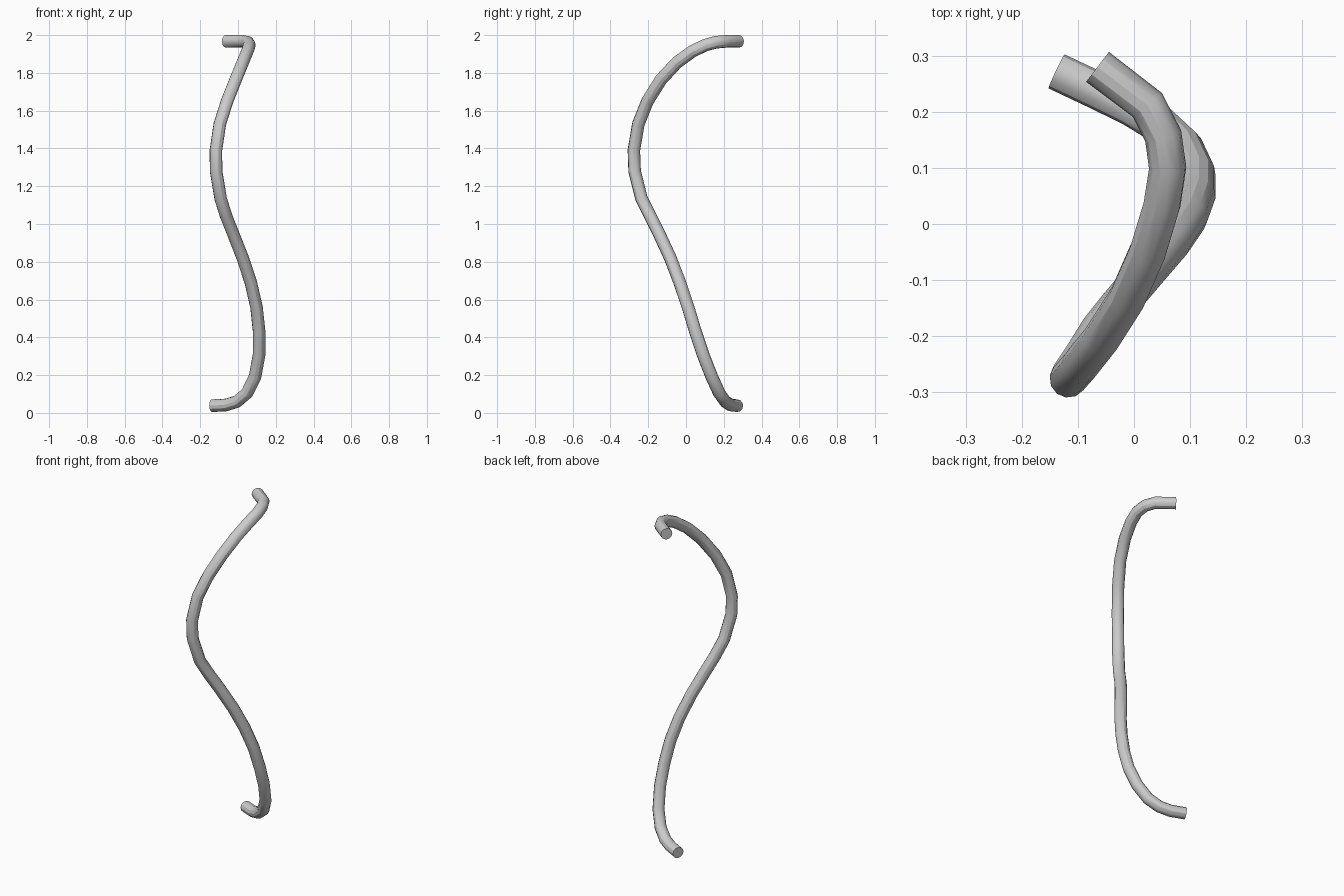
import bpy

# Centreline of the bent rod, bottom end to top end
path = [
    (-0.138, 0.272, 0.038), (-0.062, 0.236, 0.042), (-0.005, 0.208, 0.060),
    (0.048, 0.176, 0.105), (0.090, 0.137, 0.190), (0.112, 0.090, 0.310),
    (0.112, 0.050, 0.430), (0.098, 0.011, 0.560), (0.068, -0.033, 0.690),
    (0.025, -0.083, 0.820), (-0.026, -0.143, 0.950), (-0.062, -0.188, 1.040),
    (-0.092, -0.236, 1.135), (-0.116, -0.272, 1.280), (-0.117, -0.276, 1.390),
    (-0.096, -0.252, 1.530), (-0.058, -0.204, 1.650), (-0.012, -0.132, 1.765),
    (0.025, -0.048, 1.855), (0.050, 0.035, 1.915), (0.060, 0.100, 1.946),
    (0.052, 0.157, 1.962), (0.024, 0.212, 1.967), (-0.065, 0.280, 1.967),
]

# Round tube swept along the centreline, with closed ends
curve = bpy.data.curves.new("bent_rod", "CURVE")
curve.dimensions = "3D"
curve.bevel_depth = 0.0335
curve.bevel_resolution = 4
curve.use_fill_caps = True
spline = curve.splines.new("POLY")
spline.points.add(len(path) - 1)
for point, co in zip(spline.points, path):
    point.co = (*co, 1)

rod = bpy.data.objects.new("bent_rod", curve)
bpy.context.collection.objects.link(rod)
bpy.context.view_layer.objects.active = rod
rod.select_set(True)
bpy.ops.object.convert(target="MESH")
bpy.ops.object.shade_smooth_by_angle()
